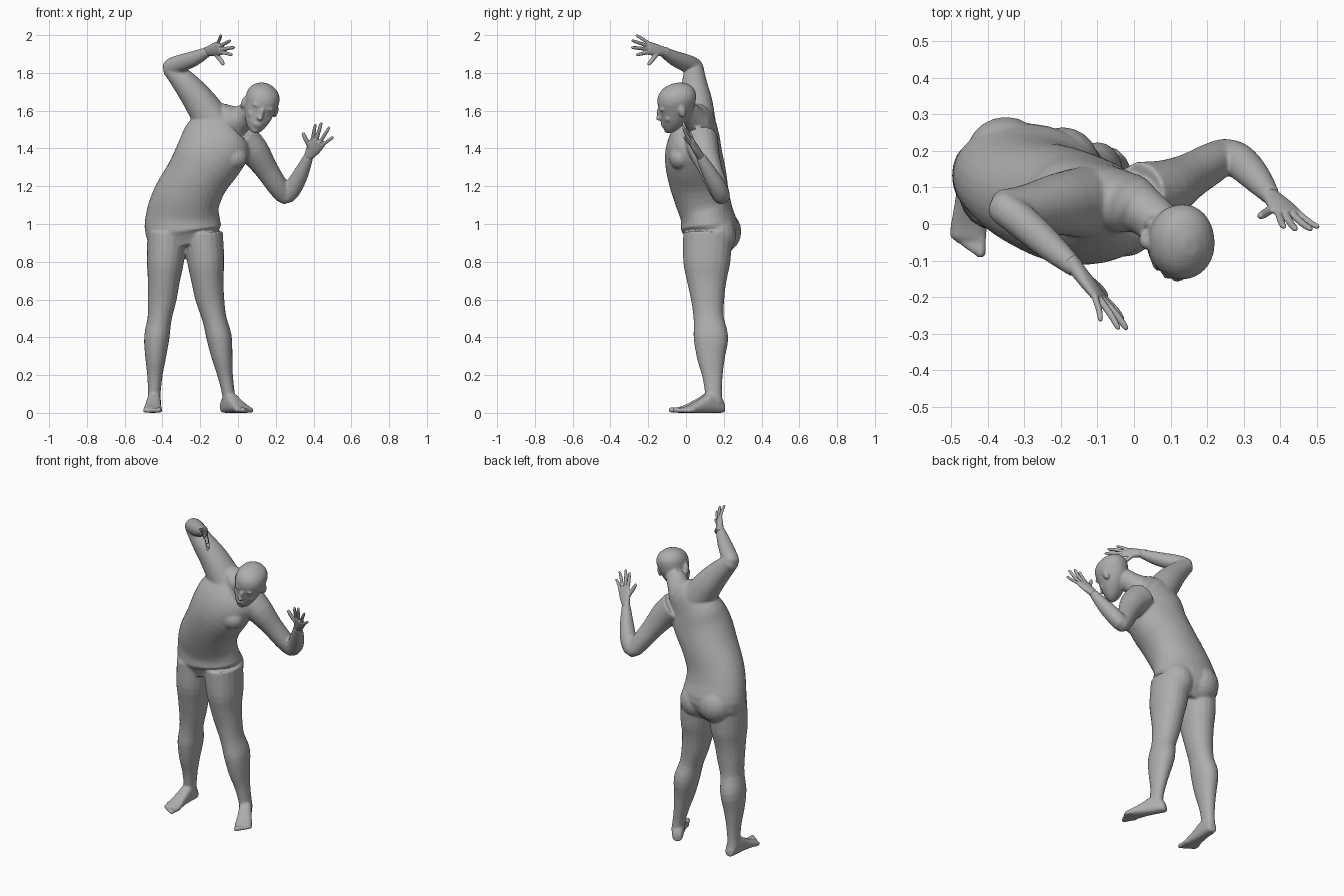
import bpy, bmesh, math
from mathutils import Vector, Matrix

cube = bpy.data.objects.get("Cube")
if cube:
    bpy.data.objects.remove(cube, do_unlink=True)

skin = bpy.data.materials.new("grey skin")
skin.use_nodes = True
GREY = (0.42, 0.42, 0.42, 1)
skin.diffuse_color = GREY
skin.node_tree.nodes["Principled BSDF"].inputs["Base Color"].default_value = GREY


def smooth_path(rows, steps=3):
    """Catmull-Rom through rows of (x, y, z, half width, half depth)."""
    out, last = [], len(rows) - 1
    for i in range(last):
        a, b, c, d = (rows[max(0, min(last, i + k))] for k in (-1, 0, 1, 2))
        for s in range(steps):
            t = s / steps
            out.append([0.5 * (2 * q + (r - p) * t + (2 * p - 5 * q + 4 * r - e) * t * t
                               + (3 * q - p - 3 * r + e) * t ** 3)
                        for p, q, r, e in zip(a, b, c, d)])
    return out + [list(rows[-1])]


def loft(bm, rows, ref, axis=None, seg=20, power=0.95):
    """Closed tube of rounded rings; half width runs along ref."""
    rows = smooth_path(rows)
    rings = []
    for i, row in enumerate(rows):
        before, after = rows[max(i - 1, 0)], rows[min(i + 1, len(rows) - 1)]
        t = Vector(axis) if axis else Vector(after[:3]) - Vector(before[:3])
        t.normalize()
        w = Vector(ref)
        w = (w - t * w.dot(t)).normalized()
        d = t.cross(w)
        ring = []
        for k in range(seg):
            c, s = math.cos(math.tau * k / seg), math.sin(math.tau * k / seg)
            c, s = (math.copysign(abs(v) ** power, v) for v in (c, s))
            ring.append(bm.verts.new(Vector(row[:3]) + w * c * row[3] + d * s * row[4]))
        rings.append(ring)
    for lo, hi in zip(rings, rings[1:]):
        for k in range(seg):
            n = (k + 1) % seg
            bm.faces.new((lo[k], lo[n], hi[n], hi[k]))
    bm.faces.new(rings[0][::-1])
    bm.faces.new(rings[-1])


def blob(bm, centre, size, frame=Matrix.Identity(3)):
    m = Matrix.Translation(centre) @ frame.to_4x4() @ Matrix.Diagonal((*size, 1))
    bmesh.ops.create_uvsphere(bm, u_segments=20, v_segments=12, radius=1, matrix=m)


def finish(bm, name, voxel, rounds):
    """Fuse the overlapping volumes into one smooth skin."""
    bmesh.ops.recalc_face_normals(bm, faces=bm.faces)
    mesh = bpy.data.meshes.new(name)
    bm.to_mesh(mesh)
    bm.free()
    mesh.materials.append(skin)
    ob = bpy.data.objects.new(name, mesh)
    bpy.context.collection.objects.link(ob)
    fuse = ob.modifiers.new("fuse", 'REMESH')
    fuse.mode = 'VOXEL'
    fuse.voxel_size = voxel
    fuse.use_smooth_shade = True
    soft = ob.modifiers.new("soften", 'SMOOTH')
    soft.factor = 0.5
    soft.iterations = rounds


body = bmesh.new()

# Torso, bent sideways, ending in the neck
loft(body, [(-.27, .11, .87, .14, .10), (-.29, .125, .96, .20, .15),
            (-.29, .11, 1.05, .195, .14), (-.27, .085, 1.14, .178, .145),
            (-.215, .06, 1.25, .168, .155), (-.15, .04, 1.36, .182, .152),
            (-.10, .045, 1.45, .185, .132), (-.04, .06, 1.53, .13, .09),
            (.02, .04, 1.56, .07, .066), (.07, 0, 1.60, .06, .062)],
     (1, -.1, 0), seg=32)

# Buttocks and chest muscles
for centre, size in [((-.35, .185, .96), (.11, .108, .115)),
                     ((-.195, .165, .94), (.10, .10, .11)),
                     ((-.17, -.035, 1.42), (.08, .06, .065)),
                     ((-.03, -.03, 1.35), (.08, .06, .065))]:
    blob(body, centre, size)

# Legs share one set of heights, depths and girths
heights = (.95, .80, .70, .60, .50, .40, .30, .20, .11, .05)
depths = (.115, .11, .11, .115, .12, .132, .132, .14, .145, .15)
widths = (.105, .098, .085, .076, .064, .067, .056, .041, .034, .035)
thick = (.13, .125, .105, .088, .08, .092, .076, .055, .045, .045)
right_x = (-.375, -.385, -.393, -.402, -.415, -.43, -.436, -.44, -.443, -.445)
left_x = (-.185, -.17, -.162, -.148, -.125, -.10, -.085, -.068, -.052, -.047)
for xs in (right_x, left_x):
    loft(body, list(zip(xs, depths, heights, widths, thick)), (1, 0, 0))


# Feet with five toes each
def foot(heel, direction, inner):
    d = Vector((*direction, 0)).normalized()
    side = Vector((-d.y, d.x, 0))
    base = Vector((*heel, 0))
    rows = []
    for along, half, tall in [(0, .02, .02), (.02, .032, .04), (.08, .037, .054),
                              (.14, .041, .038), (.2, .048, .022), (.24, .046, .015)]:
        p = base + d * along
        rows.append((p.x, p.y, tall, half, tall))
    loft(body, rows, side, axis=d, power=.75)
    for i in range(5):
        r = .015 - .0012 * i
        off = side * inner * (.037 - .0195 * i)
        rows = []
        for along, k in ((.2, 1), (.25 - .008 * i, .9), (.278 - .011 * i, 1), (.288 - .011 * i, .5)):
            p = base + d * along + off
            rows.append((p.x, p.y, r, r * k, r * k))
        loft(body, rows, side, axis=d, seg=10)


foot((-.44, .198), (-.06, -1), 1)
foot((-.077, .2), (.5, -.87), -1)

# Arms: right raised over the head, left bent at the side
right_arm = [(-.12, .06, 1.52, .10), (-.20, .055, 1.645, .085), (-.275, .045, 1.74, .068),
             (-.33, .045, 1.80, .054), (-.355, .045, 1.83, .046), (-.31, .01, 1.848, .047),
             (-.23, -.06, 1.877, .04), (-.155, -.125, 1.915, .025)]
left_arm = [(.02, .08, 1.45, .09), (.085, .095, 1.385, .08), (.15, .13, 1.29, .062),
            (.21, .165, 1.20, .055), (.25, .187, 1.15, .046), (.29, .17, 1.19, .048),
            (.335, .125, 1.27, .04), (.375, .075, 1.36, .025)]
for arm in (right_arm, left_arm):
    loft(body, [(x, y, z, r, r) for x, y, z, r in arm], (.3, 1, .2))

# Head, tilted to its left and looking slightly down
fwd = Vector((.1, -.96, -.25)).normalized()
up = Vector((.3, -.1, .95))
up = (up - fwd * up.dot(fwd)).normalized()
left = up.cross(fwd)
frame = Matrix((left, fwd, up)).transposed()
middle = Vector((.12, -.045, 1.63))


def at(l, f, u):
    return middle + frame @ Vector((l, f, u))


loft(body, [(*at(0, f, u), w, d) for u, f, w, d in
            [(-.137, .068, .02, .018), (-.118, .052, .042, .045), (-.08, .03, .064, .074),
             (-.04, .012, .077, .09), (0, .002, .085, .1), (.04, -.004, .09, .105),
             (.075, -.006, .08, .093), (.1, -.008, .056, .066), (.116, -.008, .02, .024)]],
     left, axis=up, seg=28)

# Nose, lips and chin
for spot, size in [((0, .104, -.022), (.011, .016, .032)), ((0, .112, -.045), (.017, .018, .013)),
                   ((0, .097, -.082), (.027, .014, .007)), ((0, .094, -.094), (.023, .014, .008)),
                   ((0, .082, -.122), (.022, .018, .015))]:
    blob(body, at(*spot), size, frame)

# Brows, eyes, cheeks and ears on both sides
for m in (1, -1):
    for spot, size in [((.034, .09, .012), (.027, .013, .008)), ((.033, .083, -.012), (.014, .012, .009)),
                       ((.045, .068, -.045), (.022, .02, .02)), ((.091, -.008, -.015), (.012, .02, .033))]:
        blob(body, at(m * spot[0], *spot[1:]), size, frame)

finish(body, "body", .007, 5)


# Hands: palm, thumb and four fingers
def hand(name, wrist, knuckle_a, knuckle_b, thumb_base, tips):
    bm = bmesh.new()
    wrist, a, b, thumb_base = map(Vector, (wrist, knuckle_a, knuckle_b, thumb_base))
    across, end = b - a, (a + b) / 2
    normal = across.cross(end - wrist).normalized()
    half = across.length / 2
    start = wrist - (end - wrist) * .35
    mid = wrist.lerp(end, .5)
    loft(bm, [(*start, .024, .024), (*wrist, .026, .021), (*mid, half + .006, .018),
              (*end, half + .01, .013)], across)
    for i, tip in enumerate(map(Vector, tips)):
        root = a.lerp(b, (i - 1) / 3) if i else thumb_base
        r = .0125 if i == 0 else .0105 - .0006 * abs(i - 2)
        bend = root.lerp(tip, .55) + normal * .003
        near = root.lerp(tip, -.15)
        loft(bm, [(*near, r, r), (*bend, r * .95, r * .95), (*root.lerp(tip, .9), r * .8, r * .8),
                  (*tip, r * .45, r * .45)], normal, seg=10)
    finish(bm, name, .0035, 3)


hand("right_hand", (-.155, -.125, 1.915), (-.08, -.205, 1.907), (-.108, -.198, 1.957),
     (-.12, -.155, 1.9),
     [(-.075, -.2, 1.843), (-.03, -.262, 1.895), (-.018, -.288, 1.935),
      (-.04, -.288, 1.972), (-.09, -.265, 2.0)])
hand("left_hand", (.375, .075, 1.36), (.395, .028, 1.452), (.455, .025, 1.425),
     (.385, .05, 1.40),
     [(.342, .02, 1.483), (.41, -.01, 1.53), (.442, -.016, 1.537),
      (.485, -.016, 1.515), (.505, -.01, 1.462)])
